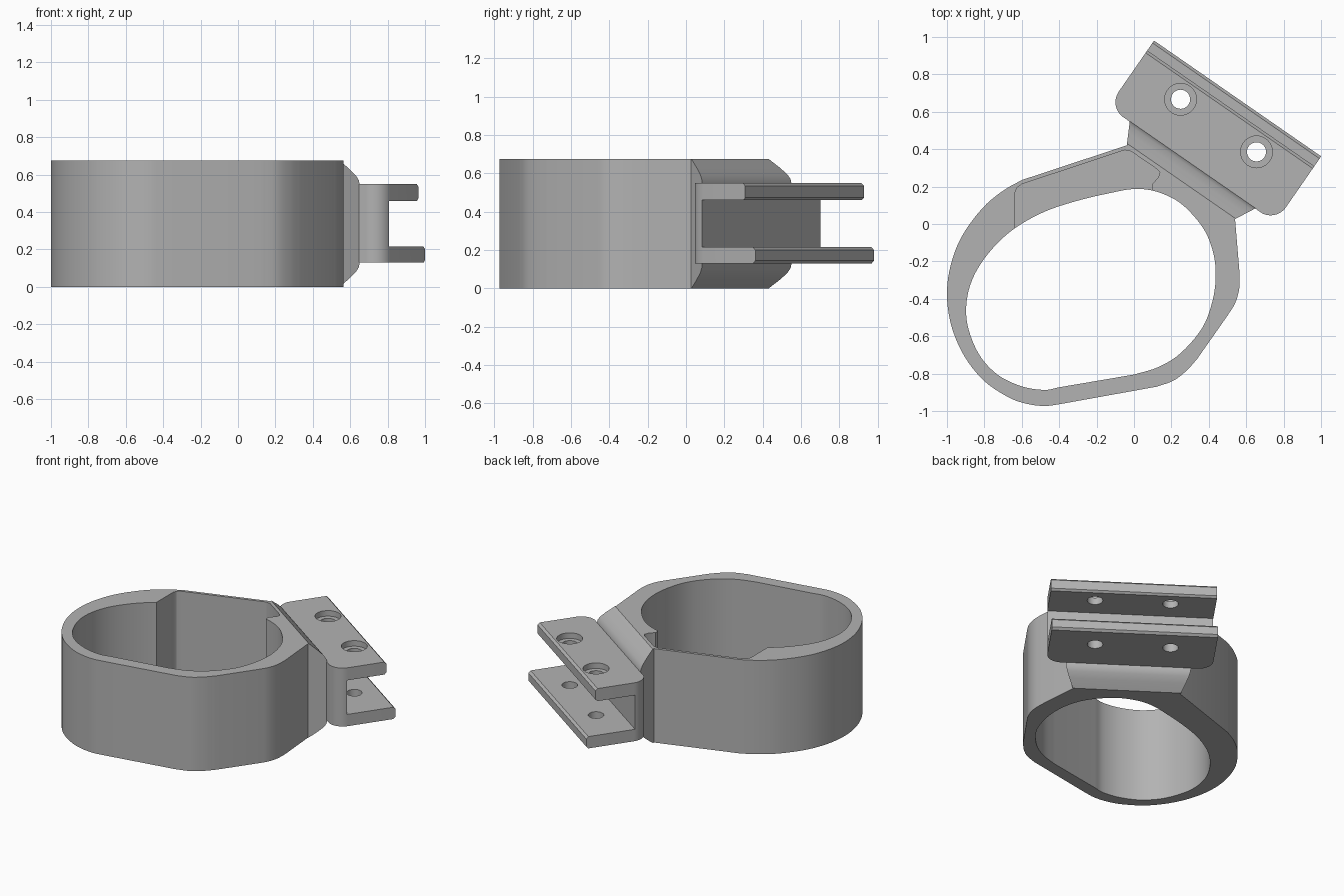
import bpy, bmesh, math
from mathutils import Vector

if "Cube" in bpy.data.objects:
    bpy.data.objects.remove(bpy.data.objects["Cube"])

grey = bpy.data.materials.new("plain_grey")
grey.diffuse_color = (0.45, 0.45, 0.45, 1)
grey.use_nodes = True
grey.node_tree.nodes["Principled BSDF"].inputs["Base Color"].default_value = grey.diffuse_color

H = 0.675                       # ring height
ANG = math.radians(34.7)        # slant of the clamp
U = Vector((math.cos(ANG), -math.sin(ANG), 0))   # along the clamp
V = Vector((math.sin(ANG), math.cos(ANG), 0))    # outwards
Z = Vector((0, 0, 1))


def world(x, y, z):
    return Vector((x, y, z))


def clamp_plan(u, v, z):
    return U * u + V * v + Z * z


def clamp_profile(v, z, u):
    return U * u + V * v + Z * z


def boss_flare(v, z, u):
    t = (v - 0.325) / 0.115
    return clamp_profile(v, z, u + (0.06 * t if u > 0 else -0.06 * t))


def prism(name, pts, a, b, place=world):
    bm = bmesh.new()
    lo = [bm.verts.new(place(x, y, a)) for x, y in pts]
    hi = [bm.verts.new(place(x, y, b)) for x, y in pts]
    n = len(pts)
    bm.faces.new(lo[::-1])
    bm.faces.new(hi)
    for i in range(n):
        j = (i + 1) % n
        bm.faces.new((lo[i], lo[j], hi[j], hi[i]))
    bmesh.ops.recalc_face_normals(bm, faces=bm.faces)
    me = bpy.data.meshes.new(name)
    bm.to_mesh(me)
    bm.free()
    me.materials.append(grey)
    ob = bpy.data.objects.new(name, me)
    bpy.context.collection.objects.link(ob)
    return ob


def select(ob):
    bpy.ops.object.select_all(action='DESELECT')
    ob.select_set(True)
    bpy.context.view_layer.objects.active = ob


def boolean(ob, cutter, op='DIFFERENCE'):
    cutter.hide_render = True
    m = ob.modifiers.new("cut", 'BOOLEAN')
    m.operation, m.solver, m.object = op, 'EXACT', cutter
    select(ob)
    bpy.ops.object.modifier_apply(modifier=m.name)
    bpy.data.objects.remove(cutter)


def spline(pts, steps=5):
    """Smooth curve through points."""
    p = [Vector(q) for q in pts]
    p = [2 * p[0] - p[1]] + p + [2 * p[-1] - p[-2]]
    out = []
    for i in range(1, len(p) - 2):
        a, b, c, d = p[i - 1:i + 3]
        for k in range(steps):
            t = k / steps
            q = 0.5 * (2 * b + (c - a) * t + (2 * a - 5 * b + 4 * c - d) * t * t
                       + (3 * b - a - 3 * c + d) * t ** 3)
            out.append(tuple(q))
    return out + [tuple(p[-2])]


def circle(x, y, r, n=40):
    return [(x + r * math.cos(2 * math.pi * i / n), y + r * math.sin(2 * math.pi * i / n))
            for i in range(n)]


# Ring: outer outline with straight flats between rounded spans
left_round = [(-0.60, 0.235), (-0.70, 0.178), (-0.81, 0.085), (-0.92, -0.065), (-0.98, -0.22),
              (-1, -0.38), (-0.975, -0.55), (-0.905, -0.71), (-0.80, -0.84), (-0.67, -0.927),
              (-0.57, -0.962), (-0.475, -0.973), (-0.39, -0.962)]
low_round = [(0.12, -0.87), (0.21, -0.838), (0.28, -0.785), (0.335, -0.725)]
right_round = [(0.50, -0.49), (0.54, -0.425), (0.562, -0.35), (0.565, -0.27)]
outer = (spline(left_round) + spline(low_round) + spline(right_round)
         + [(0.54, 0.03), (-0.04, 0.42)])
ring = prism("ring", outer, 0, H)

# Ring opening
inner = spline([(0, -0.805), (0.13, -0.765), (0.25, -0.69), (0.365, -0.555), (0.42, -0.41),
                (0.437, -0.27), (0.42, -0.14), (0.365, -0.015), (0.25, 0.11), (0.12, 0.173),
                (0, 0.187), (-0.13, 0.165), (-0.30, 0.125), (-0.48, 0.065), (-0.64, -0.025),
                (-0.76, -0.135), (-0.85, -0.265), (-0.893, -0.40), (-0.89, -0.54),
                (-0.83, -0.695), (-0.73, -0.805), (-0.60, -0.868), (-0.48, -0.887),
                (-0.40, -0.873)])
boolean(ring, prism("opening_cutter", inner, -0.1, H + 0.1))

# Pocket inside the back wall, open at the top
pocket = [(-0.635, -0.06), (-0.635, 0.17), (-0.625, 0.195), (-0.60, 0.213), (-0.05, 0.395),
          (-0.015, 0.388), (0.125, 0.292), (0.138, 0.275), (0.13, 0.25), (0.095, 0.21),
          (0.095, 0.19), (0.11, 0.15), (0, 0.1), (-0.3, 0.05)]
boolean(ring, prism("pocket_cutter", pocket, 0.08, H + 0.1))

# Flared boss with curved shoulders joining ring and clamp
top = [(0.333, H), (0.385, 0.63), (0.42, 0.595), (0.435, 0.57), (0.44, 0.545)]
boss_profile = [(0.322, H)] + top + [(v, H - z) for v, z in reversed(top)] + [(0.322, 0)]
boss = prism("boss", boss_profile, -0.272, 0.427, boss_flare)

# Clamp: forked profile, lower plate longer than the upper one
z0, z1, z2, z3 = 0.13, 0.215, 0.46, 0.55
fork = [(0.437, z0), (0.852, z0), (0.867, z0 + 0.015), (0.867, z1 - 0.015), (0.852, z1),
        (0.528, z1), (0.528, z2), (0.79, z2), (0.803, z2 + 0.013), (0.803, z3 - 0.015),
        (0.788, z3), (0.437, z3)]
clamp = prism("forked_clamp", fork, -0.5, 0.65, clamp_profile)

# Round the clamp's inner corners
ul, ur, r, vi = -0.47, 0.617, 0.10, 0.437
plan = [(ur, 0.95), (ul, 0.95)]
for cx, start in ((ul + r, 180), (ur - r, 270)):
    for k in range(13):
        a = math.radians(start + k * 7.5)
        plan.append((cx + r * math.cos(a), vi - 0.001 + r + r * math.sin(a)))
boolean(clamp, prism("clamp_outline", plan, 0, 0.7, clamp_plan), 'INTERSECT')

# Screw holes with counterbores
for u in (-0.175, 0.319):
    boolean(clamp, prism("hole_cutter", circle(u, 0.69, 0.051), 0, 0.7, clamp_plan))
    boolean(clamp, prism("bore_cutter", circle(u, 0.69, 0.085), 0.51, 0.7, clamp_plan))

for ob in (ring, boss, clamp):
    select(ob)
    bpy.ops.object.shade_smooth_by_angle(angle=math.radians(25))
